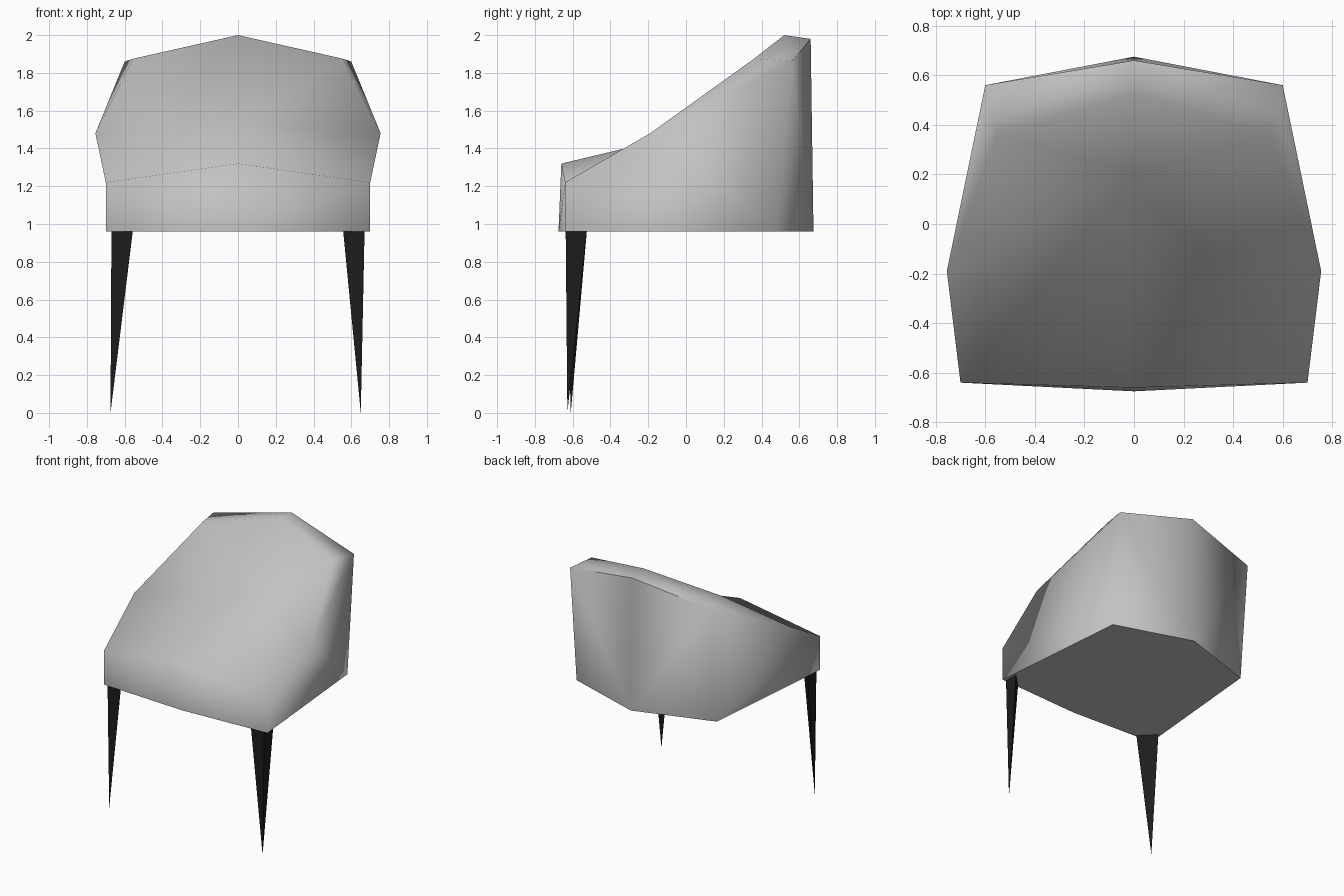
import bpy, bmesh

if "Cube" in bpy.data.objects:
    bpy.data.objects.remove(bpy.data.objects["Cube"])


def material(name, value):
    m = bpy.data.materials.new(name)
    m.diffuse_color = (value, value, value, 1)
    m.use_nodes = True
    m.node_tree.nodes["Principled BSDF"].inputs["Base Color"].default_value = m.diffuse_color
    return m


def mesh_object(name, points, faces, mat, mirror):
    """Build a mesh from named points, optionally mirrored across x."""
    bm = bmesh.new()
    verts = {k: bm.verts.new(co) for k, co in points.items()}
    for f in faces:
        bm.faces.new([verts[k] for k in f])
    if mirror:
        half = bm.faces[:] + bm.edges[:] + bm.verts[:]
        dup = bmesh.ops.duplicate(bm, geom=half)["geom"]
        for v in [g for g in dup if isinstance(g, bmesh.types.BMVert)]:
            v.co.x = -v.co.x
        bmesh.ops.remove_doubles(bm, verts=bm.verts[:], dist=0.0005)
        # soft upholstery with a crisp base outline and back rim
        for f in bm.faces:
            f.smooth = True
        for e in bm.edges:
            at_base = all(v.co.z < 0.97 for v in e.verts)
            at_rim = all(v.co.y > 0.55 and v.co.z > 1.8 for v in e.verts)
            e.smooth = not (at_base or at_rim)
    bmesh.ops.recalc_face_normals(bm, faces=bm.faces[:])
    me = bpy.data.meshes.new(name)
    bm.to_mesh(me)
    bm.free()
    ob = bpy.data.objects.new(name, me)
    bpy.context.collection.objects.link(ob)
    me.materials.append(mat)
    return ob


grey = material("grey upholstery", 0.54)
black = material("black legs", 0.012)

# upholstered tub: base outline, outer rim, inner rim and seat (right half)
pts = {
    "base_front": (0, -0.675, 0.96), "base_corner": (0.70, -0.64, 0.96),
    "base_back_corner": (0.60, 0.48, 0.96), "base_back": (0, 0.675, 0.96),
    "front": (0, -0.66, 1.32), "front_corner": (0.70, -0.64, 1.22),
    "arm": (0.755, -0.19, 1.48), "back_corner": (0.60, 0.56, 1.86),
    "back": (0, 0.66, 1.98), "inner_top": (0, 0.52, 2.0),
    "inner_corner": (0.555, 0.36, 1.875), "seat": (0, 0.20, 1.525),
}
faces = [
    ("base_front", "base_corner", "base_back_corner", "base_back"),
    ("base_front", "base_corner", "front_corner", "front"),
    ("base_corner", "front_corner", "base_back_corner"),
    ("front_corner", "arm", "base_back_corner"),
    ("arm", "back_corner", "base_back_corner"),
    ("base_back_corner", "back_corner", "base_back"),
    ("back_corner", "back", "base_back"),
    ("back", "back_corner", "inner_top"),
    ("back_corner", "inner_corner", "inner_top"),
    ("arm", "inner_corner", "back_corner"),
    ("seat", "arm", "inner_corner"),
    ("seat", "inner_corner", "inner_top"),
    ("front", "front_corner", "seat"),
    ("front_corner", "arm", "seat"),
]
mesh_object("chair_body", pts, faces, grey, True)

# two three-sided spike legs under the front corners
for side, label, tip in ((-1, "left", (-0.675, -0.61, 0)), (1, "right", (0.65, -0.628, 0))):
    leg = {
        "corner": (side * 0.67, -0.637, 0.962), "inner": (side * 0.557, -0.637, 0.962),
        "rear": (side * 0.67, -0.525, 0.962), "tip": tip,
    }
    sides = [("corner", "inner", "tip"), ("inner", "rear", "tip"),
             ("rear", "corner", "tip"), ("corner", "rear", "inner")]
    mesh_object("front_leg_" + label, leg, sides, black, False)
